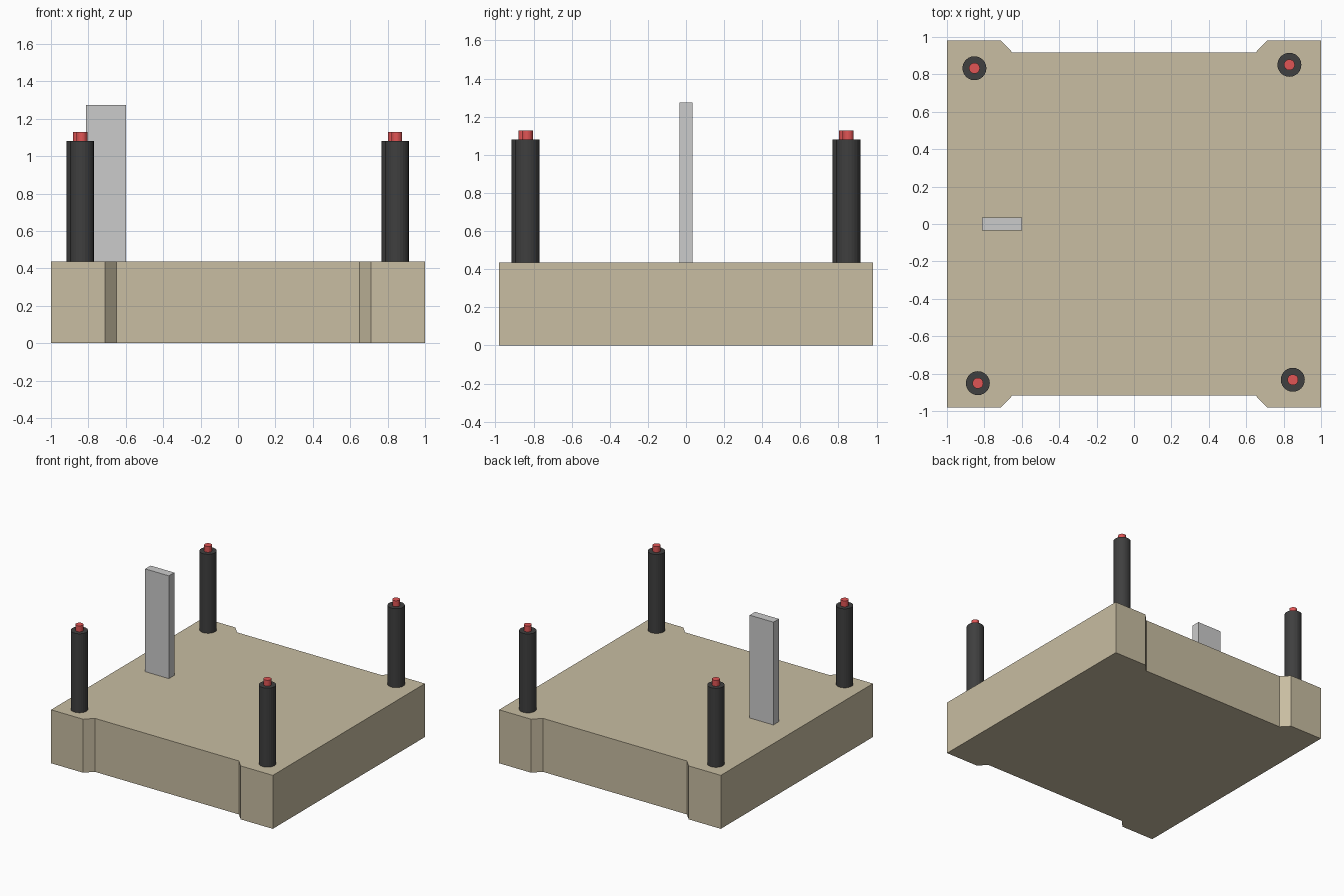
import bpy, bmesh
from math import radians
from mathutils import Matrix, Vector

if "Cube" in bpy.data.objects:
    bpy.data.objects.remove(bpy.data.objects["Cube"])

BASE_TOP = 0.436


def material(name, rgb):
    m = bpy.data.materials.new(name)
    m.diffuse_color = (*rgb, 1)
    m.use_nodes = True
    m.node_tree.nodes["Principled BSDF"].inputs["Base Color"].default_value = m.diffuse_color
    return m


tan = material("tan", (0.58, 0.51, 0.36))
black = material("black", (0.05, 0.05, 0.05))
red = material("red", (0.75, 0.09, 0.09))


def finish(name, bm, mat=None):
    bmesh.ops.recalc_face_normals(bm, faces=bm.faces)
    mesh = bpy.data.meshes.new(name)
    bm.to_mesh(mesh)
    bm.free()
    ob = bpy.data.objects.new(name, mesh)
    bpy.context.collection.objects.link(ob)
    if mat:
        mesh.materials.append(mat)
    return ob


def cylinder(name, center, r, z0, z1, mat):
    bm = bmesh.new()
    bmesh.ops.create_cone(bm, cap_ends=True, segments=24, radius1=r, radius2=r,
                          depth=z1 - z0,
                          matrix=Matrix.Translation((center.x, center.y, (z0 + z1) / 2)))
    return finish(name, bm, mat)


# Base: square slab with shallow chamfered recesses along front and back
quarter = [(1.0, 0.98), (0.71, 0.98), (0.65, 0.917)]
back = quarter + [(-x, y) for x, y in reversed(quarter)]
outline = back + [(-x, -y) for x, y in back]
bm = bmesh.new()
face = bm.faces.new([bm.verts.new((x, y, 0)) for x, y in outline])
ext = bmesh.ops.extrude_face_region(bm, geom=[face], use_keep_orig=True)
bmesh.ops.translate(bm, vec=(0, 0, BASE_TOP),
                    verts=[v for v in ext["geom"] if isinstance(v, bmesh.types.BMVert)])
finish("base", bm, tan)

# Corner posts with red tips, the set turned very slightly
turn = Matrix.Rotation(radians(0.62), 3, 'Z')
for label, sx, sy in (("front_left", -1, -1), ("front_right", 1, -1),
                      ("back_left", -1, 1), ("back_right", 1, 1)):
    c = turn @ Vector((sx * 0.842, sy * 0.842, 0)) - Vector((0.002, 0, 0))
    cylinder(label + "_post", c, 0.064, BASE_TOP, 1.08, black)
    cylinder(label + "_tip", c, 0.029, 1.08, 1.128, red)

# Upright plate on the left side
bm = bmesh.new()
bmesh.ops.create_cube(bm, size=1, matrix=Matrix.Translation((-0.706, 0, (BASE_TOP + 1.274) / 2))
                      @ Matrix.Diagonal((0.214, 0.07, 1.274 - BASE_TOP, 1)))
finish("upright_plate", bm)
